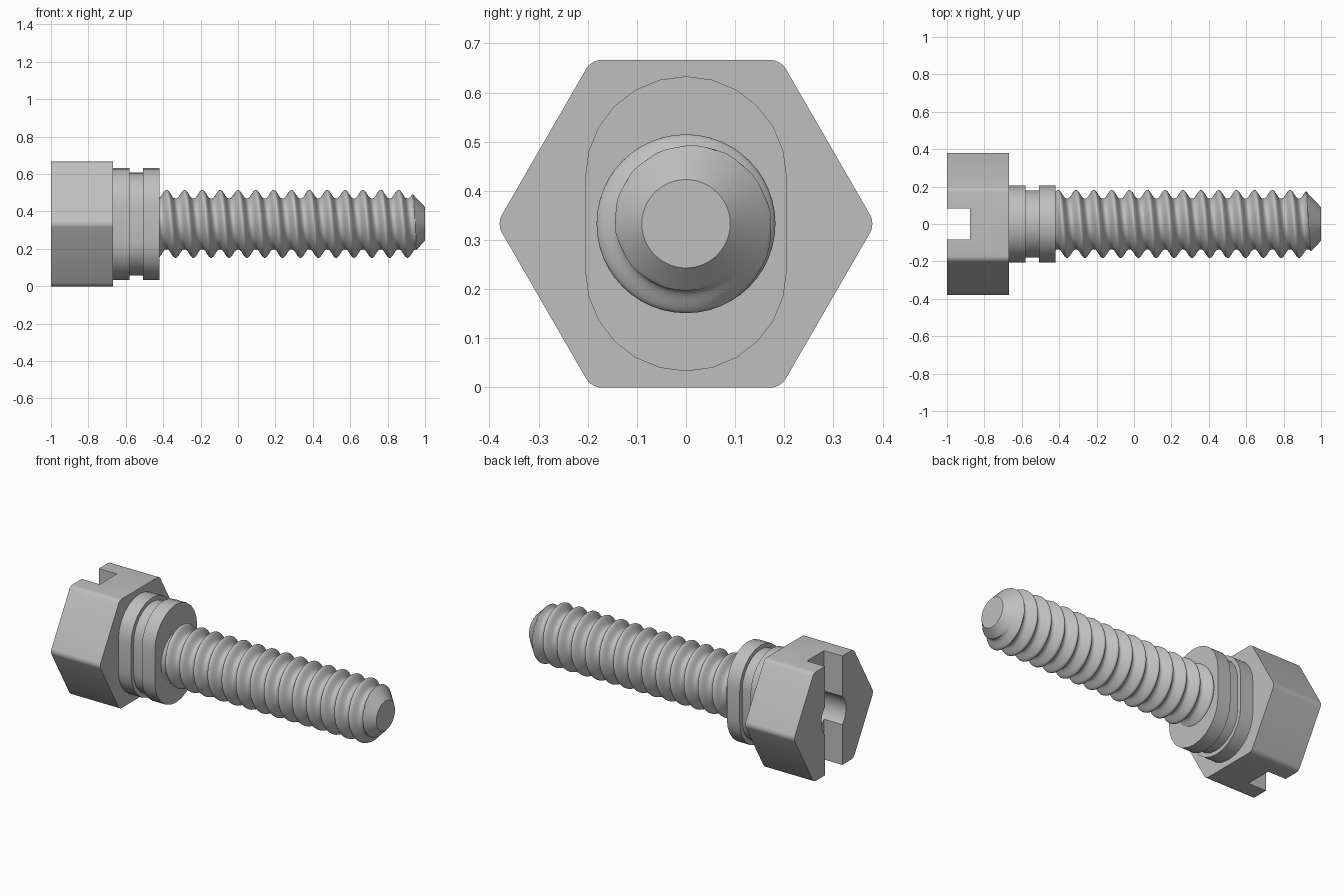
import bpy, bmesh
from math import sin, cos, pi, radians

if "Cube" in bpy.data.objects:
    bpy.data.objects.remove(bpy.data.objects["Cube"])

AXIS_Z = 0.333  # height of the screw axis

steel = bpy.data.materials.new("plain steel grey")
steel.use_nodes = True
GREY = (0.52, 0.52, 0.52, 1)
steel.diffuse_color = GREY
steel.node_tree.nodes["Principled BSDF"].inputs["Base Color"].default_value = GREY


def loft(name, rings, smooth_angle=None):
    """Skin a list of closed (x, outline) rings, with outline points (y, z) about the axis."""
    bm = bmesh.new()
    loops = [[bm.verts.new((x, y, z + AXIS_Z)) for y, z in outline] for x, outline in rings]
    for a, b in zip(loops, loops[1:]):
        n = len(a)
        for i in range(n):
            j = (i + 1) % n
            bm.faces.new((a[i], a[j], b[j], b[i]))
    bm.faces.new(loops[0])
    bm.faces.new(loops[-1])
    bmesh.ops.recalc_face_normals(bm, faces=bm.faces)
    mesh = bpy.data.meshes.new(name)
    bm.to_mesh(mesh)
    bm.free()
    mesh.materials.append(steel)
    obj = bpy.data.objects.new(name, mesh)
    bpy.context.collection.objects.link(obj)
    if smooth_angle:
        shade(obj, smooth_angle)
    return obj


def activate(obj):
    bpy.ops.object.select_all(action='DESELECT')
    obj.select_set(True)
    bpy.context.view_layer.objects.active = obj


def shade(obj, angle):
    activate(obj)
    bpy.ops.object.shade_smooth_by_angle(angle=radians(angle))


def polygon(radius, sides):
    return [(radius * cos(2 * pi * i / sides), radius * sin(2 * pi * i / sides))
            for i in range(sides)]


def cut(obj, cutter):
    activate(obj)
    mod = obj.modifiers.new("cut", 'BOOLEAN')
    mod.operation = 'DIFFERENCE'
    mod.solver = 'EXACT'
    mod.object = cutter
    cutter.hide_render = True
    bpy.ops.object.modifier_apply(modifier=mod.name)
    bpy.data.objects.remove(cutter)


# Hexagonal head with softened long edges
hex_head = loft("hex_head", [(-1, polygon(0.385, 6)), (-0.667, polygon(0.385, 6))])
bm = bmesh.new()
bm.from_mesh(hex_head.data)
long_edges = [e for e in bm.edges if abs(e.verts[0].co.x - e.verts[1].co.x) > 0.1]
bmesh.ops.bevel(bm, geom=long_edges, offset=0.02, segments=4, profile=0.5, affect='EDGES')
bm.to_mesh(hex_head.data)
bm.free()

# Driver slot and centre recess
slot = [(-0.083, -0.5), (0.083, -0.5), (0.083, 0.5), (-0.083, 0.5)]
cut(hex_head, loft("slot_cutter", [(-1.1, slot), (-0.877, slot)]))
cut(hex_head, loft("recess_cutter", [(-1.1, polygon(0.12, 32)), (-0.75, polygon(0.12, 32))]))
shade(hex_head, 25)


# Oblong collar with a groove round its middle
def oblong(inset):
    half = 12
    r, shift = 0.205 - inset, 0.095
    upper = [(r * cos(pi * i / half), shift + r * sin(pi * i / half)) for i in range(half + 1)]
    return upper + [(-y, -z) for y, z in upper]


full, groove = oblong(0), oblong(0.025)
loft("grooved_collar", [(-0.68, full), (-0.58, full), (-0.58, groove),
                        (-0.507, groove), (-0.507, full), (-0.42, full)], 25)

# Threaded shank: right-handed helix, limited by a cone at the tip
PITCH, ROOT, DEPTH = 0.0954, 0.136, 0.046
SIDES, STEPS = 48, 360
START, END = -0.43, 1.0


def thread_ring(x):
    ring = []
    for i in range(SIDES):
        turn = i / SIDES                      # 0 at the top, growing towards the front
        phase = 2 * pi * (x / PITCH - turn)
        r = ROOT + DEPTH * (0.5 + 0.5 * cos(phase)) ** 1.25
        r = min(r, 0.09 + 1.05 * (END - x))
        ring.append((-r * sin(2 * pi * turn), r * cos(2 * pi * turn)))
    return x, ring


loft("threaded_shank",
     [thread_ring(START + (END - START) * k / STEPS) for k in range(STEPS + 1)], 35)
